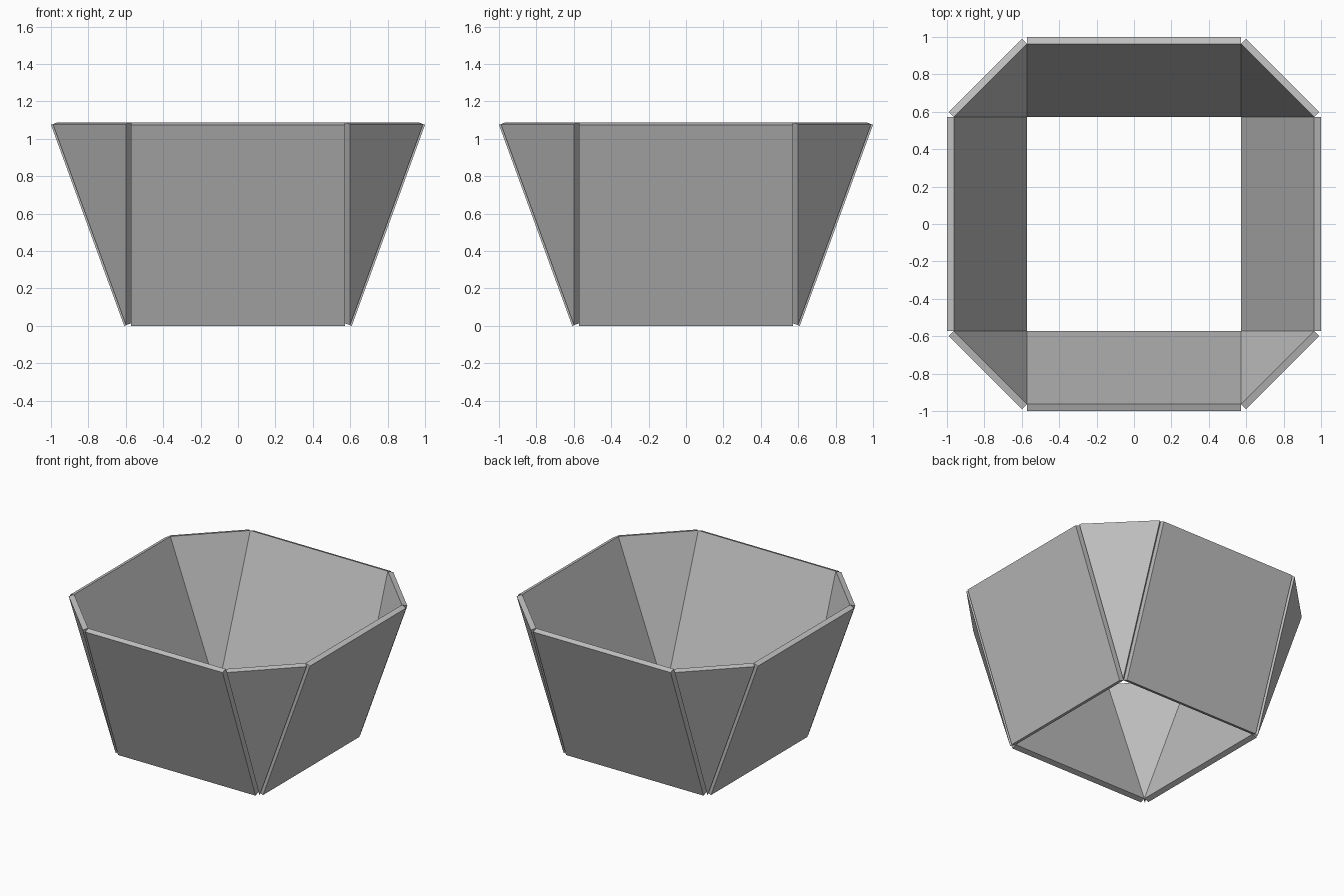
import bpy
import bmesh
from math import radians, sin, cos, pi
from mathutils import Matrix, Vector

default_cube = bpy.data.objects.get("Cube")
if default_cube:
    bpy.data.objects.remove(default_cube, do_unlink=True)

# One plain grey for every plate
grey = bpy.data.materials.new("plain grey")
grey.use_nodes = True
colour = (0.53, 0.53, 0.53, 1)
grey.diffuse_color = colour
grey.node_tree.nodes["Principled BSDF"].inputs["Base Color"].default_value = colour

SIDE = 1.144
THICK = 0.039
TILT = radians(20)
HALF = SIDE / 2
BOTTOM = THICK * sin(TILT)
TOP = BOTTOM + SIDE * cos(TILT)
RIM = HALF + SIDE * sin(TILT)


def plate(name, inner, turn):
    """Flat plate: inner outline, thickened outwards, turned about z."""
    pts = [Vector(p) for p in inner]
    normal = (pts[1] - pts[0]).cross(pts[2] - pts[0]).normalized()
    if normal.y > 0:
        normal.negate()
    bm = bmesh.new()
    face = bm.faces.new([bm.verts.new(p) for p in pts])
    outer = bmesh.ops.extrude_face_region(bm, geom=[face], use_keep_orig=True)
    moved = [v for v in outer["geom"] if isinstance(v, bmesh.types.BMVert)]
    bmesh.ops.translate(bm, verts=moved, vec=normal * THICK)
    bmesh.ops.rotate(bm, verts=bm.verts, cent=(0, 0, 0),
                     matrix=Matrix.Rotation(turn, 3, "Z"))
    bmesh.ops.recalc_face_normals(bm, faces=bm.faces)
    mesh = bpy.data.meshes.new(name)
    bm.to_mesh(mesh)
    bm.free()
    mesh.materials.append(grey)
    bpy.context.collection.objects.link(bpy.data.objects.new(name, mesh))


square = [(-HALF, -HALF, BOTTOM), (HALF, -HALF, BOTTOM),
          (HALF, -RIM, TOP), (-HALF, -RIM, TOP)]
triangle = [(HALF, -HALF, BOTTOM), (RIM, -HALF, TOP), (HALF, -RIM, TOP)]

# Four leaning square walls with a triangular plate at each corner
walls = ["front", "left", "back", "right"]
corners = ["front_left", "back_left", "back_right", "front_right"]
for i in range(4):
    plate(walls[i] + "_wall", square, i * pi / 2)
    plate(corners[i] + "_corner", triangle, i * pi / 2)
